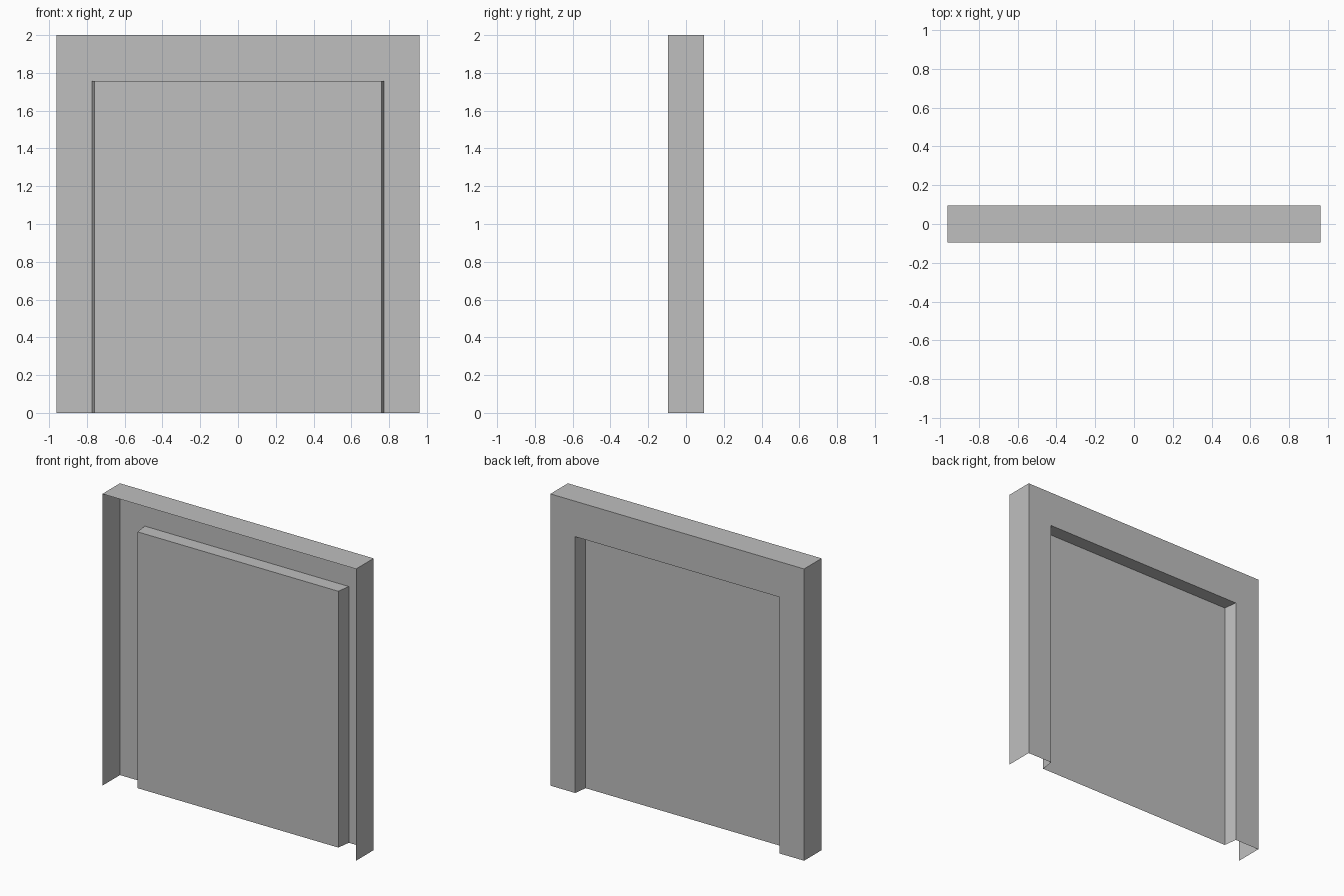
import bpy
import bmesh

cube = bpy.data.objects.get("Cube")
if cube:
    bpy.data.objects.remove(cube, do_unlink=True)

grey = bpy.data.materials.new("plain grey")
grey.use_nodes = True
colour = (0.52, 0.52, 0.52, 1)
grey.diffuse_color = colour
grey.node_tree.nodes["Principled BSDF"].inputs["Base Color"].default_value = colour

DEPTH = 0.095  # half the frame depth


def arch(bm, half_width, height, y):
    """Four corners of an upside-down U standing on the floor."""
    corners = ((-half_width, 0), (-half_width, height),
               (half_width, height), (half_width, 0))
    return [bm.verts.new((x, y, z)) for x, z in corners]


def build(name, arches, capped=False):
    """Join successive arches with open-bottomed strips of faces."""
    bm = bmesh.new()
    loops = [arch(bm, *a) for a in arches]
    for a, b in zip(loops, loops[1:]):
        for i in range(3):
            bm.faces.new((a[i], a[i + 1], b[i + 1], b[i]))
    if capped:
        bm.faces.new(loops[-1])
    mesh = bpy.data.meshes.new(name)
    bm.to_mesh(mesh)
    bm.free()
    mesh.materials.append(grey)
    obj = bpy.data.objects.new(name, mesh)
    bpy.context.collection.objects.link(obj)
    return obj


outer = (0.962, 2.0)
opening = (0.774, 1.757)

# Outer shell, open at the front and bottom, with a flat border at the back
build("door_frame", [(*outer, -DEPTH), (*outer, DEPTH), (*opening, DEPTH)])

# Recess with slightly tapered sides, closed by the door panel
build("recessed_panel", [(*opening, DEPTH), (0.761, opening[1], 0.0)], capped=True)
